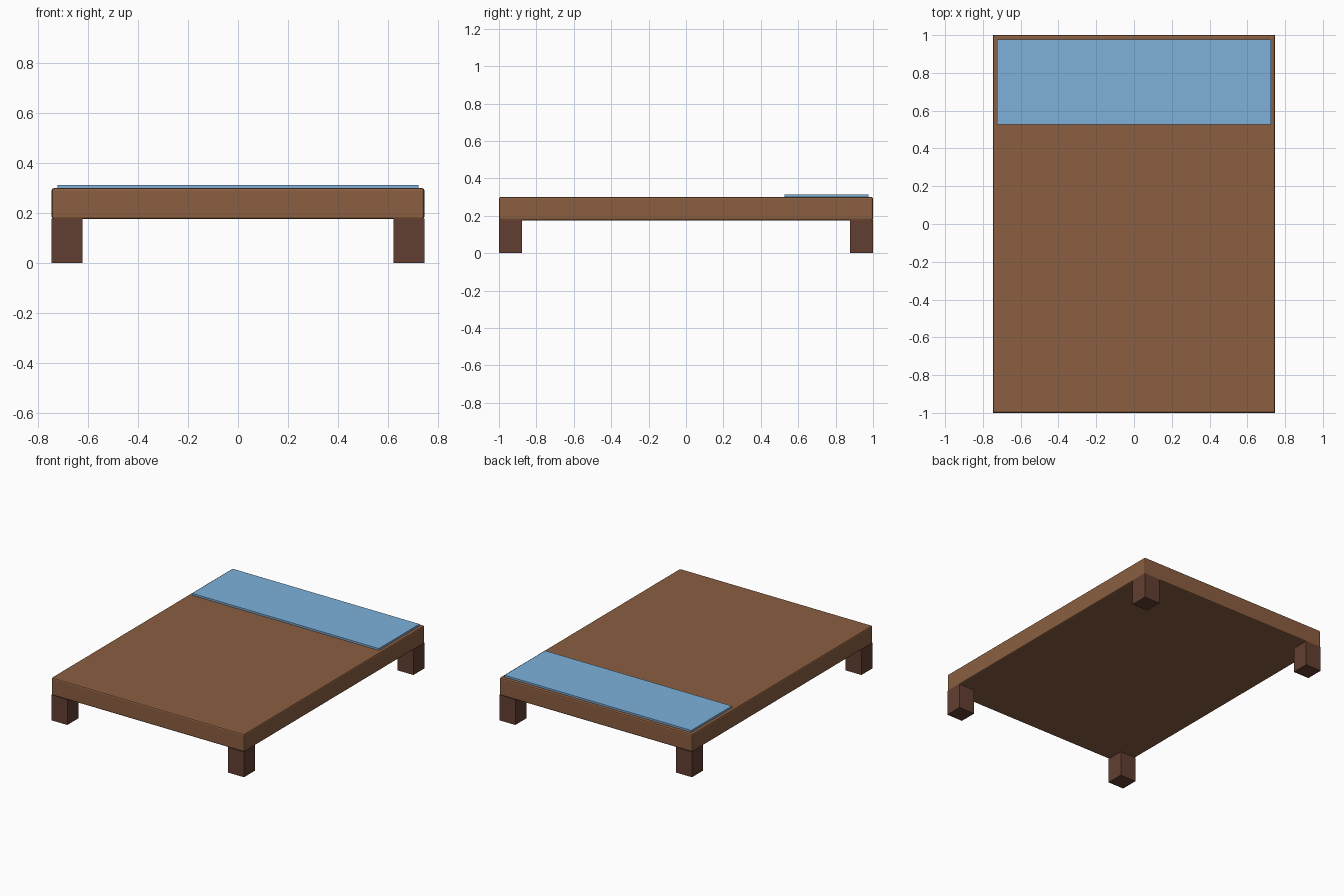
import bpy

if "Cube" in bpy.data.objects:
    bpy.data.objects.remove(bpy.data.objects["Cube"])


def material(name, r, g, b):
    """Flat colour from 0-255 sRGB values."""
    def lin(c):
        c /= 255
        return c / 12.92 if c <= 0.04045 else ((c + 0.055) / 1.055) ** 2.4
    m = bpy.data.materials.new(name)
    m.diffuse_color = (lin(r), lin(g), lin(b), 1)
    m.use_nodes = True
    m.node_tree.nodes["Principled BSDF"].inputs["Base Color"].default_value = m.diffuse_color
    return m


def box(name, lo, hi, mat, bevel=0):
    """Box between two corners, with an optional small edge bevel."""
    bpy.ops.mesh.primitive_cube_add(
        size=1, location=[(a + b) / 2 for a, b in zip(lo, hi)])
    ob = bpy.context.object
    ob.name = name
    ob.scale = [b - a for a, b in zip(lo, hi)]
    bpy.ops.object.transform_apply(location=False, rotation=False, scale=True)
    ob.data.materials.append(mat)
    if bevel:
        mod = ob.modifiers.new("edge_bevel", 'BEVEL')
        mod.width = bevel
        mod.segments = 2
    return ob


wood = material("brown wood", 138, 94, 64)
dark_wood = material("dark brown wood", 98, 63, 49)
blue = material("light blue cloth", 125, 176, 218)

# Bed platform
box("platform", (-0.747, -1, 0.176), (0.747, 1, 0.3), wood, 0.009)

# Blue cloth panel at the head end
box("head_cloth", (-0.724, 0.526, 0.297), (0.724, 0.976, 0.313), blue)

# Four square corner legs
LEG = 0.124
for sx, side in ((-1, "left"), (1, "right")):
    for sy, end in ((-1, "front"), (1, "back")):
        xs = sorted((sx * 0.747, sx * (0.747 - LEG)))
        ys = sorted((sy * 1.0, sy * (1.0 - LEG)))
        box(f"{end}_{side}_leg", (xs[0], ys[0], 0), (xs[1], ys[1], 0.178), dark_wood)
